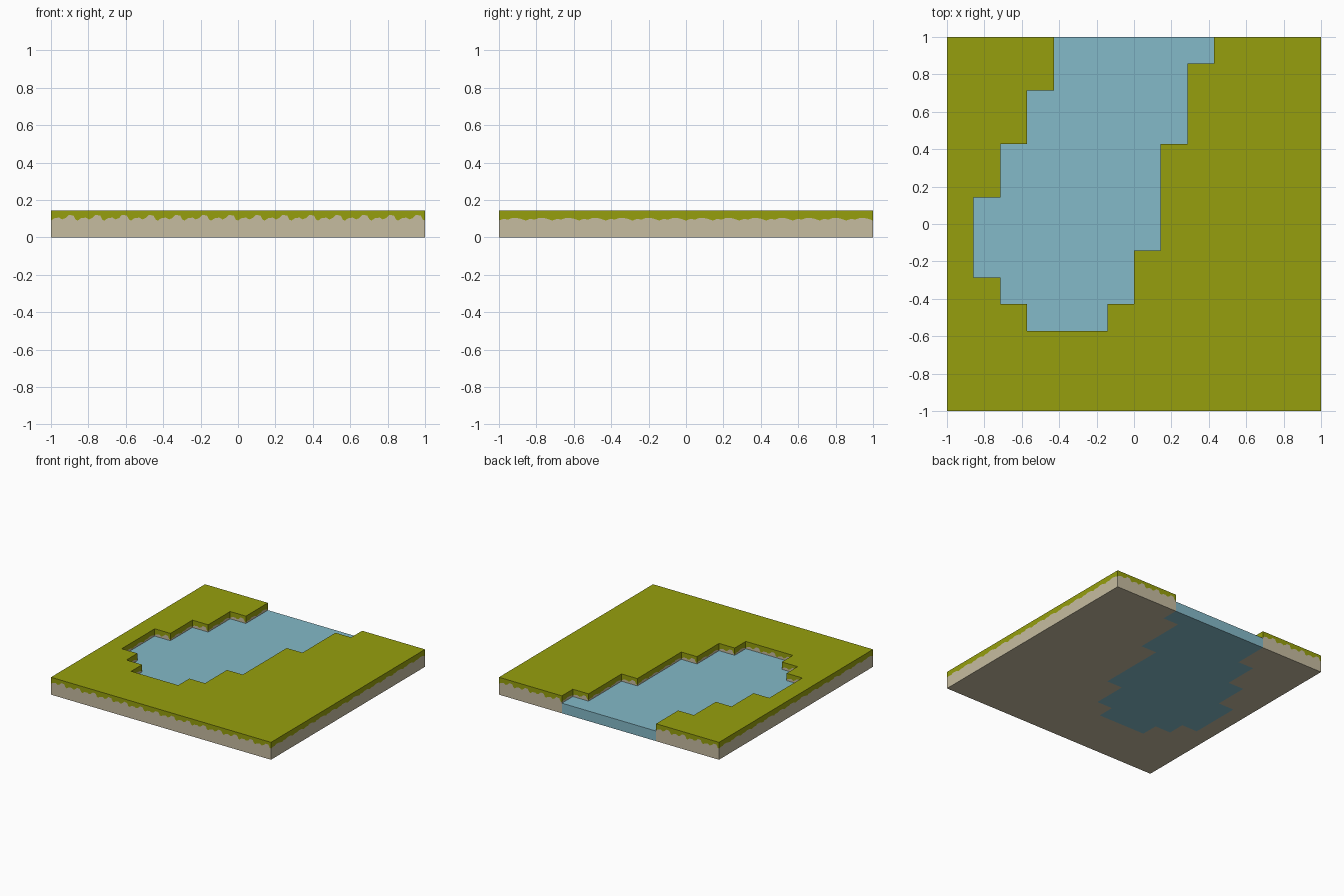
import bpy, bmesh

if "Cube" in bpy.data.objects:
    bpy.data.objects.remove(bpy.data.objects["Cube"])

CELL = 1 / 7            # the tile is a 14 x 14 grid of cells
TOP, WATER_Z = 0.143, 0.083

def material(name, rgb):
    m = bpy.data.materials.new(name)
    m.diffuse_color = (*rgb, 1)
    m.use_nodes = True
    m.node_tree.nodes["Principled BSDF"].inputs["Base Color"].default_value = m.diffuse_color
    return m

grass = material("grass_green", (0.305, 0.347, 0.004))
dirt = material("sandy_dirt", (0.565, 0.503, 0.352))
water = material("water_blue", (0.230, 0.490, 0.580))

# Stepped shoreline in cell units, from the right bank round to the left bank
shore = [(3, 7), (3, 6), (2, 6), (2, 3), (1, 3), (1, -1), (0, -1), (0, -3),
         (-1, -3), (-1, -4), (-4, -4), (-4, -3), (-5, -3), (-5, -2), (-6, -2),
         (-6, 1), (-5, 1), (-5, 3), (-4, 3), (-4, 5), (-3, 5), (-3, 7)]
land = [(-7, -7), (7, -7), (7, 7)] + shore + [(-7, 7)]

# Grass fringe per cell: (position along cell, height); walls along x are rougher
fringe_x = [(0, .09), (.12, .102), (.3, .106), (.42, .096), (.55, .104),
            (.66, .12), (.84, .117), (.92, .095)]
fringe_y = [(0, .09), (.15, .098), (.35, .096), (.5, .104), (.75, .102), (.88, .096)]

def finish(name, bm, mats):
    me = bpy.data.meshes.new(name)
    bm.to_mesh(me)
    bm.free()
    for m in mats:
        me.materials.append(m)
    ob = bpy.data.objects.new(name, me)
    bpy.context.collection.objects.link(ob)
    return ob

def ring(bm, outline, z):
    return [bm.verts.new((x * CELL, y * CELL, z)) for x, y in outline]

# Land: grass cap, dirt base, walls split along the fringe
bm = bmesh.new()
low, mid, high = (ring(bm, land, z) for z in (0, 0.09, TOP))
bm.faces.new(high).material_index = 0
bm.faces.new(low[::-1]).material_index = 1
for i, (x0, y0) in enumerate(land):
    j = (i + 1) % len(land)
    dx, dy = land[j][0] - x0, land[j][1] - y0
    n = abs(dx) + abs(dy)
    line = [mid[i]]
    for c in range(n):
        for u, z in (fringe_x if dx else fringe_y):
            t = (c + u) / n
            if t > 0:
                line.append(bm.verts.new(((x0 + dx * t) * CELL, (y0 + dy * t) * CELL, z)))
    line.append(mid[j])
    bm.faces.new([low[i], low[j]] + line[::-1]).material_index = 1
    bm.faces.new(line + [high[j], high[i]]).material_index = 0
finish("land", bm, [grass, dirt])

# Water: a lower block filling the inlet
bm = bmesh.new()
outline = shore[::-1]
low, high = ring(bm, outline, 0), ring(bm, outline, WATER_Z)
bm.faces.new(high)
bm.faces.new(low[::-1])
for i in range(len(outline)):
    j = (i + 1) % len(outline)
    bm.faces.new([low[i], low[j], high[j], high[i]])
finish("water", bm, [water])
